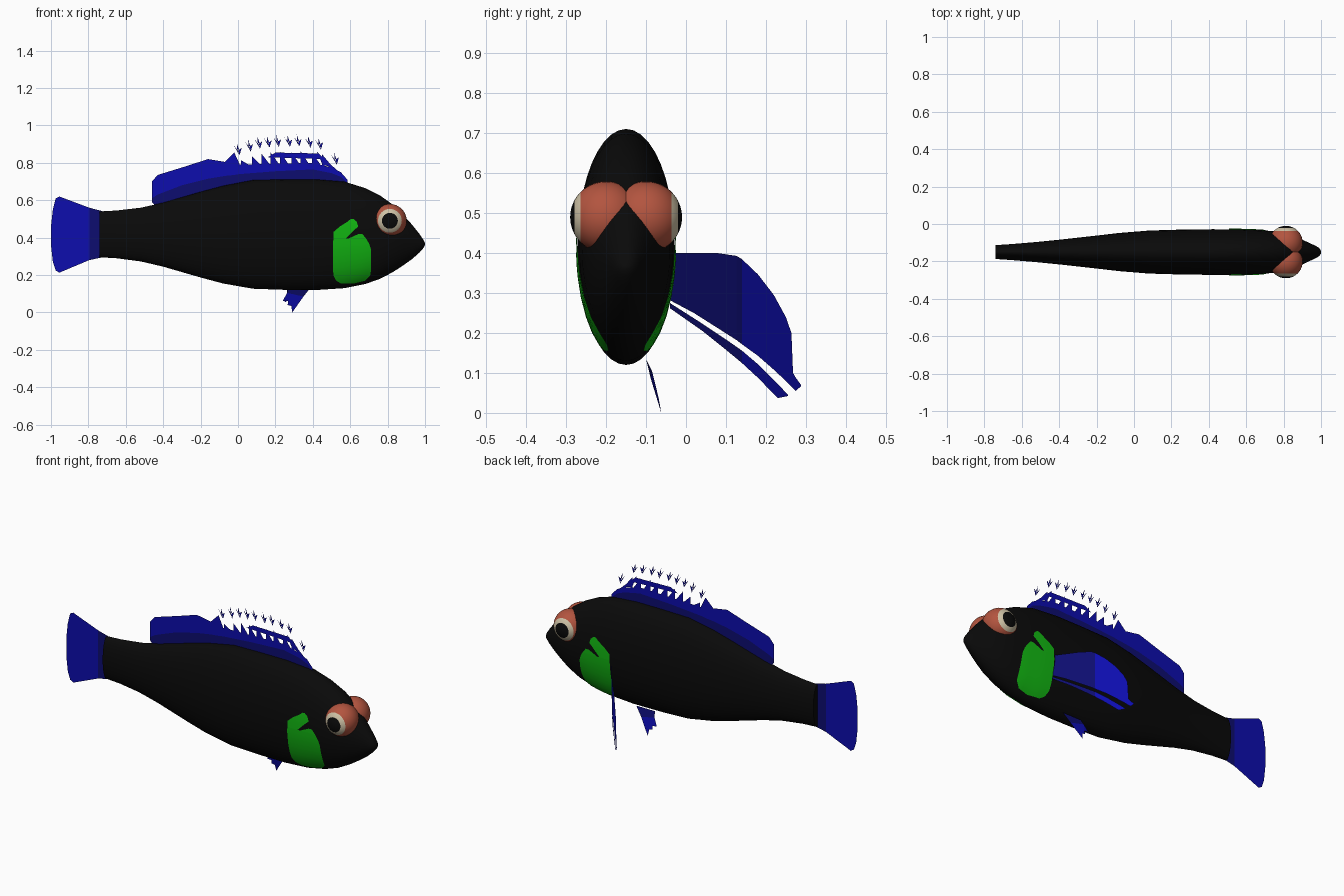
import bpy, bmesh, math
from mathutils import Matrix

if "Cube" in bpy.data.objects:
    bpy.data.objects.remove(bpy.data.objects["Cube"])

YC = -0.15  # centre plane of the body


def mat(name, r, g, b):
    m = bpy.data.materials.new(name)
    m.diffuse_color = (r, g, b, 1)
    m.use_nodes = True
    m.node_tree.nodes["Principled BSDF"].inputs["Base Color"].default_value = m.diffuse_color
    return m


BLACK = mat("black", .003, .003, .003)
BLUE = mat("blue", .004, .004, .42)
NAVY = mat("dark blue", .004, .004, .16)
GREEN = mat("green", .006, .46, .006)
RED = mat("brick red", .45, .09, .05)
CREAM = mat("cream", .62, .54, .38)


def add(name, verts, faces, mats, idx=None, smooth=False):
    me = bpy.data.meshes.new(name)
    me.from_pydata(verts, [], faces)
    for m in mats:
        me.materials.append(m)
    for i, p in enumerate(me.polygons):
        p.use_smooth = smooth
        if idx:
            p.material_index = idx[i]
    ob = bpy.data.objects.new(name, me)
    bpy.context.collection.objects.link(ob)
    return ob


# Body stations: x, top, bottom, half width
BODY = [(-.74, .54, .295, .037), (-.65, .545, .29, .043), (-.52, .56, .273, .054),
        (-.4, .587, .245, .066), (-.2, .645, .187, .088), (-.08, .677, .155, .102),
        (.08, .708, .127, .115), (.25, .711, .121, .12), (.42, .711, .12, .122),
        (.57, .699, .13, .121), (.68, .665, .152, .117), (.76, .625, .18, .11),
        (.83, .575, .217, .096), (.885, .52, .253, .074), (.93, .47, .285, .052),
        (.97, .42, .32, .034), (.99, .39, .343, .022), (1.0, .37, .36, .007)]


def section(x):
    for a, b in zip(BODY, BODY[1:]):
        if x <= b[0]:
            t = (x - a[0]) / (b[0] - a[0])
            return [p + (q - p) * t for p, q in zip(a, b)][1:]


N = 40
verts, faces = [], []
for x, top, bot, w in BODY:
    for k in range(N):
        a = 2 * math.pi * k / N
        verts.append((x, YC + w * math.cos(a), (top + bot) / 2 + (top - bot) / 2 * math.sin(a)))
for i in range(len(BODY) - 1):
    for k in range(N):
        n = (k + 1) % N
        faces.append((i * N + k, i * N + n, (i + 1) * N + n, (i + 1) * N + k))
faces += [tuple(range(N))[::-1], tuple((len(BODY) - 1) * N + k for k in range(N))]
body = add("body", verts, faces, [BLACK], smooth=True)
body.data.polygons[len(faces) - 2].use_smooth = False

# Green cheek patches laid over the body; rows are z, x start, x end
CHEEK = [[(.155, .55, .62), (.17, .525, .68), (.2, .51, .708), (.24, .508, .712),
          (.29, .508, .712), (.34, .508, .71), (.37, .508, .7), (.395, .51, .685)],
         [(.395, .51, .575), (.43, .51, .61), (.46, .545, .643), (.485, .585, .635),
          (.5, .603, .617)],
         [(.395, .59, .685), (.42, .645, .665)]]


def cheek(name, side):
    verts, faces = [], []
    for rows in CHEEK:
        base, m = len(verts), 8
        for z, x0, x1 in rows:
            for k in range(m + 1):
                x = x0 + (x1 - x0) * k / m
                top, bot, w = section(x)
                u = (z - (top + bot) / 2) / ((top - bot) / 2)
                y = w * math.sqrt(max(0, 1 - u * u)) + .004
                verts.append((x, YC + side * y, z))
        for r in range(len(rows) - 1):
            for k in range(m):
                a = base + r * (m + 1) + k
                f = (a, a + 1, a + m + 2, a + m + 1)
                faces.append(f if side < 0 else f[::-1])
    add(name, verts, faces, [GREEN], smooth=True)


# Eyes: spheres with the cream ring and pupil chosen by angle from the side axis
def eye(name, side):
    ob = add(name, [], [], [RED, CREAM, BLACK])
    bm = bmesh.new()
    bmesh.ops.create_uvsphere(bm, u_segments=32, v_segments=32, radius=.09)
    bmesh.ops.rotate(bm, verts=bm.verts, matrix=Matrix.Rotation(math.pi / 2, 3, 'X'))
    for f in bm.faces:
        f.smooth = True
        c = f.calc_center_median().normalized().y * side
        f.material_index = 2 if c > math.cos(math.radians(28)) else 1 if c > math.cos(math.radians(45)) else 0
    bmesh.ops.translate(bm, verts=bm.verts, vec=(.812, YC + side * .05, .49))
    bm.to_mesh(ob.data)
    bm.free()


for word, side in (("left", 1), ("right", -1)):
    cheek(word + "_cheek_patch", side)
    eye(word + "_eye", side)


# Thin upright fin made of columns (x, low, middle, high): dark root, bright edge
def column_fin(name, cols):
    verts, faces, idx = [], [], []
    for x, *zs in cols:
        verts += [(x, YC, z) for z in zs]
    for i in range(len(cols) - 1):
        for j in range(2):
            a = i * 3 + j
            faces.append((a, a + 3, a + 4, a + 1))
            idx.append(1 - j)
    add(name, verts, faces, [BLUE, NAVY], idx)


column_fin("dorsal_fin", [
    (-.46, .59, .61, .7), (-.43, .56, .63, .735), (-.3, .6, .68, .775), (-.16, .64, .715, .82),
    (-.07, .66, .73, .805), (-.02, .67, .735, .855), (.01, .68, .74, .79), (.2, .69, .755, .795),
    (.4, .69, .765, .8), (.5, .68, .745, .775), (.55, .67, .725, .75), (.585, .66, .69, .71)])

# Tail fin: flat fan with dark root
tail = [(-.70, YC, .30), (-.70, YC, .535), (-.795, YC, .56), (-.795, YC, .28),
        (-.955, YC, .62), (-.975, YC, .61), (-.99, YC, .55), (-1, YC, .46),
        (-1, YC, .36), (-.99, YC, .27), (-.975, YC, .225), (-.955, YC, .213)]
add("tail_fin", tail, [(0, 1, 2, 3), (3, 2, 4, 5, 6, 7, 8, 9, 10, 11)], [BLUE, NAVY], [1, 0])

# Dorsal spines leaning backwards, with small forked tips above them
TIPS = [(0, .87), (.06, .89), (.11, .905), (.16, .91), (.21, .915), (.27, .915),
        (.32, .917), (.38, .91), (.435, .9), (.52, .82)]
verts, faces = [], []


def poly(pts):
    faces.append(tuple(range(len(verts), len(verts) + len(pts))))
    verts.extend((x, YC, z) for x, z in pts)


for x, z in TIPS:
    poly([(x - .022, z + .022), (x, z - .005), (x + .008, z - .03)])
    poly([(x + .02, z + .01), (x + .002, z - .003), (x + .008, z - .03)])
    poly([(x - .006, z + .034), (x + .006, z), (x - .004, z)])
for x, z in TIPS[:-1]:
    poly([(x + .015, .785), (x + .065, .785), (x + .015, z - .055)])
poly([(.16, .83), (.45, .82), (.43, .85), (.2, .855)])
poly([(.42, .86), (.45, .795), (.53, .76)])
add("dorsal_spines", verts, faces, [BLUE])


# Pectoral fin: sweeps out and back from the far side only
def sweep(y):
    return .50 - (y + .03) * .72 if y < .13 else .385 - (y - .13) * .9


def side_fin(name, cols):
    verts = [(sweep(y), y, z) for y, lo, hi in cols for z in (lo, hi)]
    faces = [(2 * i, 2 * i + 2, 2 * i + 3, 2 * i + 1) for i in range(len(cols) - 1)]
    add(name, verts, faces, [BLUE, NAVY], [int(c[0] < .139) for c in cols[:-1]])


side_fin("pectoral_fin", [
    (-.04, .282, .4), (.02, .25, .4), (.08, .212, .4), (.127, .182, .393), (.14, .172, .385),
    (.18, .143, .347), (.22, .108, .295), (.25, .08, .24), (.264, .066, .2), (.268, .062, .1),
    (.275, .055, .088), (.288, .067, .07)])
side_fin("pectoral_lower_ray", [
    (-.04, .262, .275), (.04, .206, .224), (.1, .158, .184), (.14, .125, .156),
    (.18, .088, .122), (.23, .037, .072), (.255, .042, .046)])

# Pelvic fin: small ragged fin beneath the far side
pelvic = [(.39, -.10, .135), (.35, -.088, .085), (.29, -.062, 0), (.285, -.068, .035),
          (.265, -.07, .04), (.268, -.074, .06), (.24, -.075, .062), (.262, -.085, .105),
          (.27, -.10, .135)]
add("pelvic_fin", pelvic, [(0, 1, 7, 8), (1, 2, 3, 5, 7), (3, 4, 5), (5, 6, 7)], [BLUE, NAVY], [1, 0, 0, 0])
